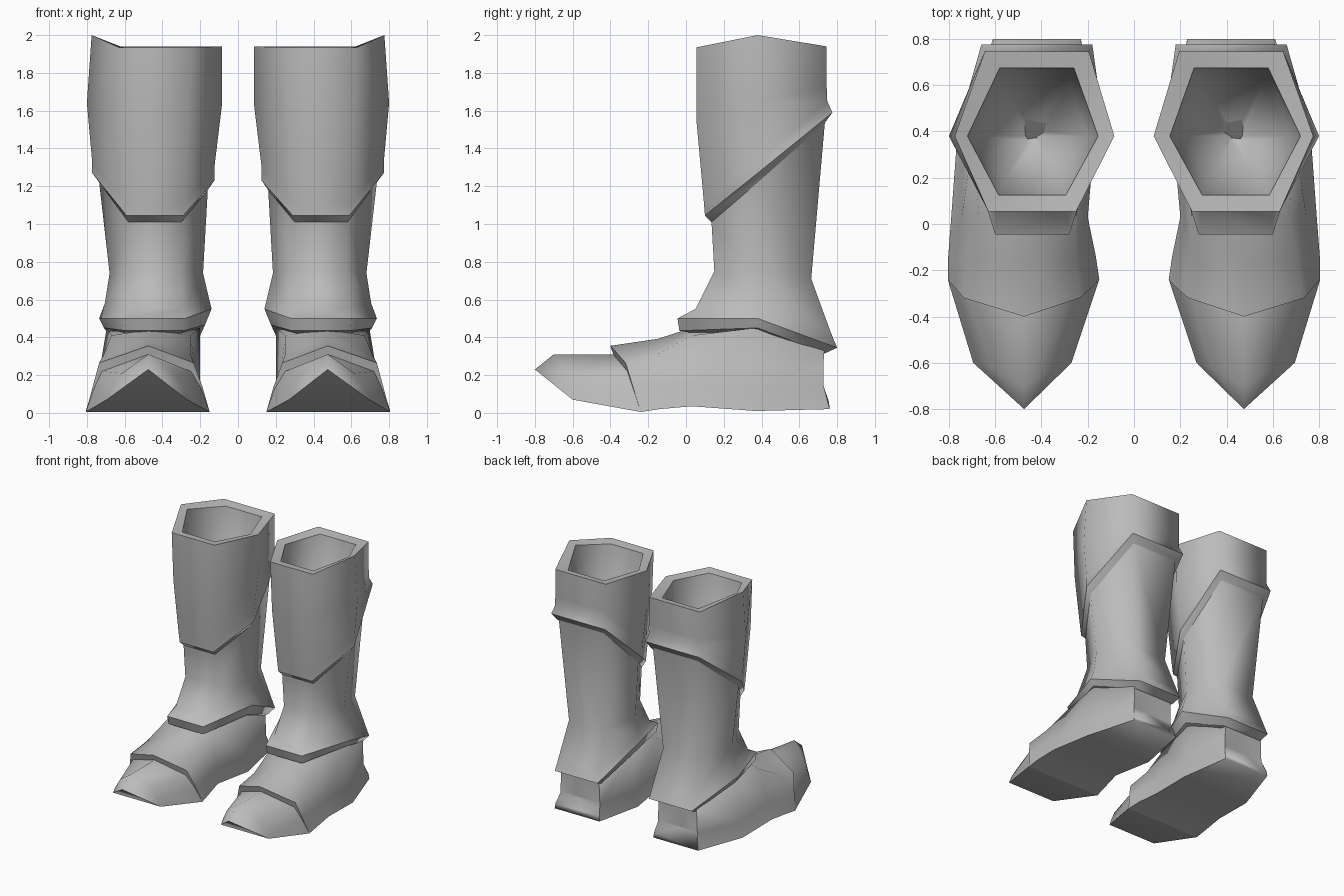
import bpy
import bmesh

cube = bpy.data.objects.get("Cube")
if cube:
    bpy.data.objects.remove(cube, do_unlink=True)

GREY = (0.5, 0.5, 0.5, 1.0)
leather = bpy.data.materials.new("grey_leather")
leather.use_nodes = True
leather.diffuse_color = GREY
leather.node_tree.nodes["Principled BSDF"].inputs["Base Color"].default_value = GREY


def loft(name, rings, sharp_rings=(), sharp_cols=()):
    """Skin closed rings into a capped solid, once per side of the pair."""
    for side, sign in (("left", 1), ("right", -1)):
        bm = bmesh.new()
        loops = [[bm.verts.new((sign * x, y, z)) for x, y, z in ring] for ring in rings]
        count = len(rings[0])
        for a, b in zip(loops, loops[1:]):
            for i in range(count):
                j = (i + 1) % count
                bm.faces.new((a[i], b[i], b[j], a[j]))
        bm.faces.new(loops[0])
        bm.faces.new(loops[-1])
        for face in bm.faces:
            face.smooth = True
        # Crease chosen rings and lengthwise lines
        for r, ring in enumerate(loops):
            for i in range(count):
                if r in sharp_rings:
                    bm.edges.get((ring[i], ring[(i + 1) % count])).smooth = False
                if i in sharp_cols and r + 1 < len(loops):
                    bm.edges.get((ring[i], loops[r + 1][i])).smooth = False
        bmesh.ops.remove_doubles(bm, verts=bm.verts, dist=0.0005)
        bmesh.ops.recalc_face_normals(bm, faces=bm.faces)
        mesh = bpy.data.meshes.new(f"{side}_{name}")
        bm.to_mesh(mesh)
        bm.free()
        mesh.materials.append(leather)
        bpy.context.collection.objects.link(bpy.data.objects.new(f"{side}_{name}", mesh))


def hexagon(front, inner, outer, back, front_half, back_half):
    """Six-sided leg ring; front/back are (y, z), inner/outer are (x, z)."""
    fx, bx, sy = 0.44, 0.42, 0.38
    return [(fx - front_half, *front), (fx + front_half, *front),
            (outer[0], sy, outer[1]),
            (bx + back_half, *back), (bx - back_half, *back),
            (inner[0], sy, inner[1])]


# Leg: cuff, shaft and ankle band share their joining rings
under_cuff = hexagon((.135, 1.01), (.16, 1.18), (.735, 1.22), (.735, 1.535), .14, .2)
ankle_edge = hexagon((-.045, .5), (.14, .55), (.735, .5), (.8, .345), .16, .19)

loft("cuff", [
    hexagon((.36, 1.2), (.42, 1.2), (.46, 1.2), (.4, 1.2), .02, .02),
    hexagon((.19, 1.5), (.2, 1.5), (.67, 1.5), (.61, 1.5), .12, .14),
    hexagon((.125, 1.925), (.155, 1.925), (.72, 1.975), (.675, 1.925), .145, .16),
    hexagon((.055, 1.935), (.085, 1.94), (.775, 2.0), (.745, 1.94), .19, .225),
    hexagon((.055, 1.55), (.085, 1.63), (.8, 1.64), (.745, 1.72), .175, .225),
    hexagon((.095, 1.11), (.125, 1.3), (.772, 1.33), (.748, 1.65), .155, .225),
    hexagon((.1, 1.045), (.125, 1.23), (.772, 1.27), (.775, 1.59), .15, .24),
    under_cuff,
], sharp_rings=(2, 3, 6, 7))

loft("shaft", [
    under_cuff,
    hexagon((.15, .75), (.185, .74), (.68, .74), (.663, .71), .135, .16),
    hexagon((.05, .55), (.152, .6), (.705, .58), (.765, .43), .15, .185),
    ankle_edge,
], sharp_rings=(0, 3))

loft("ankle_band", [
    ankle_edge,
    hexagon((-.035, .435), (.175, .465), (.71, .45), (.735, .315), .155, .175),
    hexagon((.05, .42), (.22, .44), (.66, .43), (.66, .31), .13, .15),
], sharp_rings=(0, 1))


def arch(sole, welt, shoulder, ridge):
    """Foot section; levels are (inner x, outer x, y, z), ridge is (y, z)."""
    levels = (sole, welt, shoulder)
    up = [(inner, y, z) for inner, _, y, z in levels]
    down = [(outer, y, z) for _, outer, y, z in reversed(levels)]
    return up + [(.475, *ridge)] + down


# Foot: heel to instep, overlapping vamp lip, then pointed toe
tip = (.475, .475, -.8, .23)
loft("foot", [
    arch((.24, .64, .76, .02), (.245, .635, .757, .06), (.27, .6, .725, .15), (.725, .15)),
    arch((.24, .64, .76, .02), (.245, .635, .757, .06), (.27, .6, .725, .15), (.73, .33)),
    arch((.24, .64, .76, .02), (.26, .61, .727, .145), (.265, .605, .73, .33), (.73, .33)),
    arch((.17, .765, .37, .01), (.2, .73, .37, .125), (.2, .695, .37, .45), (.37, .45)),
    arch((.2, .79, .03, .035), (.22, .745, .03, .15), (.25, .67, .03, .41), (.0, .44)),
    arch((.165, .803, -.14, .02), (.2, .765, -.14, .14), (.25, .71, -.15, .31), (-.15, .392)),
    arch((.15, .805, -.24, .005), (.187, .77, -.28, .135), (.235, .735, -.32, .265), (-.4, .355)),
    arch((.15, .805, -.24, .005), (.195, .762, -.28, .13), (.25, .72, -.31, .22), (-.385, .31)),
    arch((.27, .695, -.6, .07), (.285, .675, -.6, .12), (.335, .615, -.62, .21), (-.7, .31)),
    arch(tip, tip, tip, tip[2:]),
], sharp_rings=(0, 2, 6, 7), sharp_cols=(0, 6))
